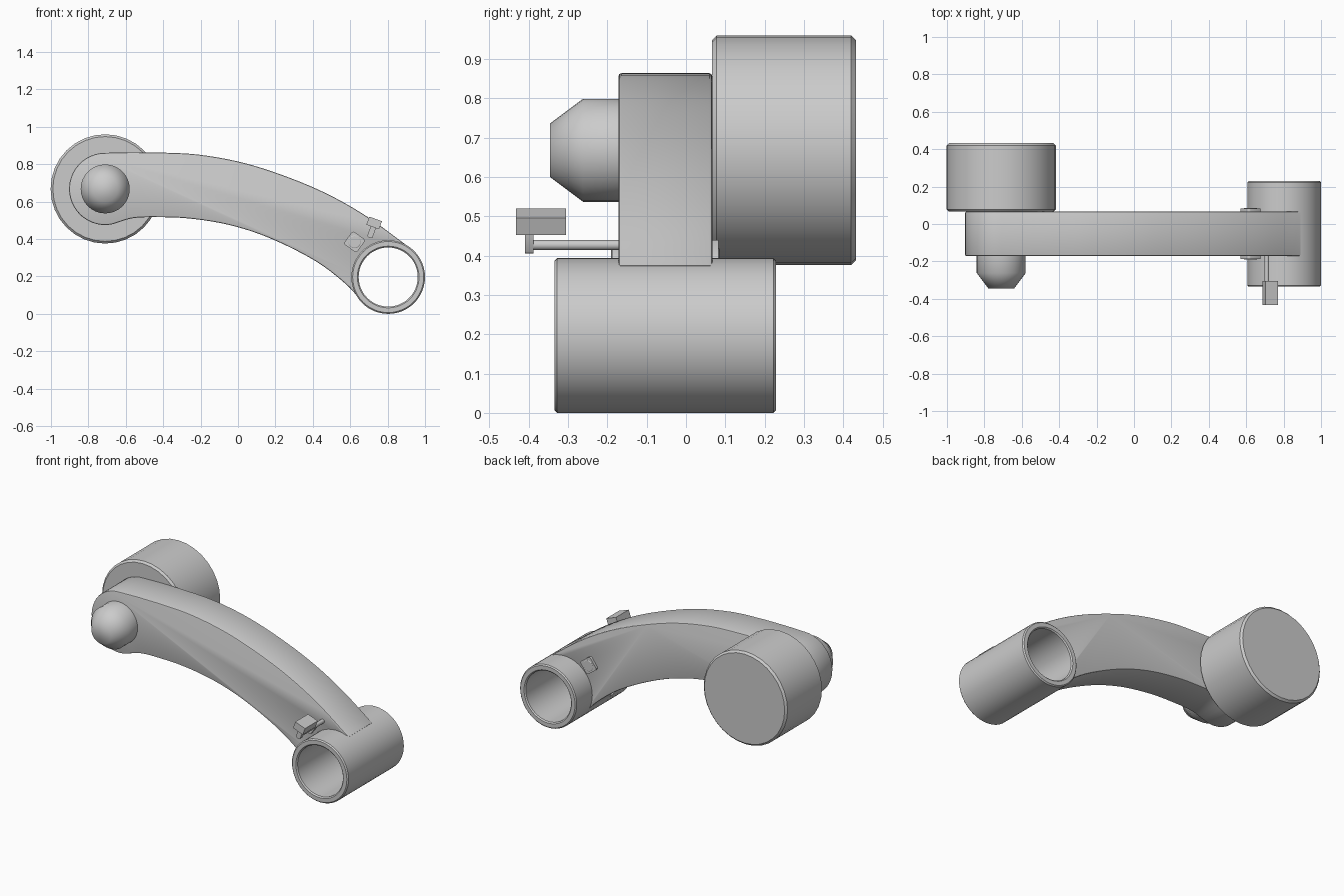
import bpy, bmesh
from math import cos, sin, radians, tau
from mathutils import Matrix, Vector

if "Cube" in bpy.data.objects:
    bpy.data.objects.remove(bpy.data.objects["Cube"])

def finish(bm, name, angle=30):
    bmesh.ops.recalc_face_normals(bm, faces=bm.faces)
    me = bpy.data.meshes.new(name)
    bm.to_mesh(me)
    bm.free()
    ob = bpy.data.objects.new(name, me)
    bpy.context.collection.objects.link(ob)
    bpy.ops.object.select_all(action='DESELECT')
    ob.select_set(True)
    bpy.context.view_layer.objects.active = ob
    bpy.ops.object.shade_smooth_by_angle(angle=radians(angle))
    return ob

def lathe(name, x, z, profile, n=36, closed=False, angle=30):
    """Turn (radius, y) points around a y-parallel axis; open profiles get capped."""
    bm = bmesh.new()
    rings = [[bm.verts.new((x + r * cos(tau * i / n), y, z + r * sin(tau * i / n)))
              for i in range(n)] for r, y in profile]
    pairs = list(zip(rings, rings[1:]))
    if closed:
        pairs.append((rings[-1], rings[0]))
    else:
        bm.faces.new(rings[0])
        bm.faces.new(rings[-1])
    for a, b in pairs:
        for i in range(n):
            j = (i + 1) % n
            bm.faces.new((a[i], a[j], b[j], b[i]))
    return finish(bm, name, angle)

def box(name, center, size, tilt=0, bevel=0):
    bm = bmesh.new()
    m = (Matrix.Translation(center) @ Matrix.Rotation(radians(tilt), 4, 'Y')
         @ Matrix.Diagonal((*size, 1)))
    bmesh.ops.create_cube(bm, size=1, matrix=m)
    if bevel:
        along = [e for e in bm.edges
                 if abs(e.verts[0].co.y - e.verts[1].co.y) > size[1] * 0.5]
        bmesh.ops.bevel(bm, geom=along, offset=bevel, segments=3, profile=0.5, affect='EDGES')
    return finish(bm, name)

def spline(pts, steps=5):
    p = [Vector(q) for q in pts]
    p = [2 * p[0] - p[1]] + p + [2 * p[-1] - p[-2]]
    out = []
    for a, b, c, d in zip(p, p[1:], p[2:], p[3:]):
        for s in range(steps):
            t = s / steps
            out.append(0.5 * (2 * b + (c - a) * t + (2 * a - 5 * b + 4 * c - d) * t * t
                              + (3 * b - a - 3 * c + d) * t ** 3))
    return out + [p[-2]]

def arc(cx, cz, r, a0, a1, n):
    return [Vector((cx + r * cos(radians(a0 + (a1 - a0) * i / n)),
                    cz + r * sin(radians(a0 + (a1 - a0) * i / n)))) for i in range(n + 1)]

PX, PZ = -0.71, 0.668    # upper pivot
TX, TZ = 0.803, 0.197    # lower tube

# Curved arm: top edge, saddle round the tube, lower edge, round upper end
top = spline([(-0.58, 0.864), (-0.40, 0.862), (-0.2, 0.85), (0.035, 0.806), (0.275, 0.728),
              (0.49, 0.635), (0.69, 0.52), (0.89, 0.375)])
low = spline([(0.655, 0.075), (0.57, 0.165), (0.41, 0.285), (0.17, 0.405), (-0.045, 0.475),
              (-0.26, 0.51), (-0.44, 0.517), (-0.56, 0.512), (-0.645, 0.488)])
outline = (top + arc(TX, TZ, 0.177, 64, 220, 20) + low
           + arc(PX, PZ, 0.193, 280, 90, 24))
bm = bmesh.new()
face = bm.faces.new([bm.verts.new((p.x, -0.172, p.y)) for p in outline])
ext = bmesh.ops.extrude_face_region(bm, geom=[face], use_keep_orig=True)
bmesh.ops.translate(bm, vec=(0, 0.239, 0),
                    verts=[g for g in ext['geom'] if isinstance(g, bmesh.types.BMVert)])
rims = [e for e in bm.edges if abs(e.verts[0].co.y - e.verts[1].co.y) < 1e-4]
bmesh.ops.recalc_face_normals(bm, faces=bm.faces)
bmesh.ops.bevel(bm, geom=rims, offset=0.009, segments=2, profile=0.5,
                affect='EDGES', clamp_overlap=True)
finish(bm, "curved_arm")

# Open tube at the lower end
lathe("lower_tube", TX, TZ, [(0.158, -0.328), (0.165, -0.335), (0.190, -0.335), (0.197, -0.328),
                             (0.197, 0.222), (0.190, 0.229), (0.165, 0.229), (0.158, 0.222)],
      n=48, closed=True)

# Roller and tapered cap at the upper end
lathe("roller", PX, PZ, [(0.280, 0.066), (0.292, 0.078), (0.292, 0.420), (0.280, 0.432)], n=32)
lathe("tapered_cap", PX, PZ, [(0.131, -0.165), (0.131, -0.262), (0.068, -0.346)], n=32, angle=62)

# Square side plates with round bolts, one on each face of the arm
for side, y, out in (("front", -0.175, -1), ("back", 0.070, 1)):
    box("bolt_plate_" + side, (0.623, y, 0.385), (0.085, 0.026, 0.085), 36, 0.012)
    lathe("bolt_" + side, 0.623, 0.385, [(0.034, y), (0.034, y + out * 0.014),
                                         (0.031, y + out * 0.016)], n=20)

# Small foot lever: rod, crank and pad
lathe("lever_rod", 0.710, 0.427, [(0.013, -0.40), (0.013, -0.16)], n=16)
box("lever_crank", (0.714, -0.399, 0.437), (0.03, 0.022, 0.062), 20, 0.008)
box("lever_pad", (0.728, -0.369, 0.486), (0.072, 0.127, 0.046), 20)
